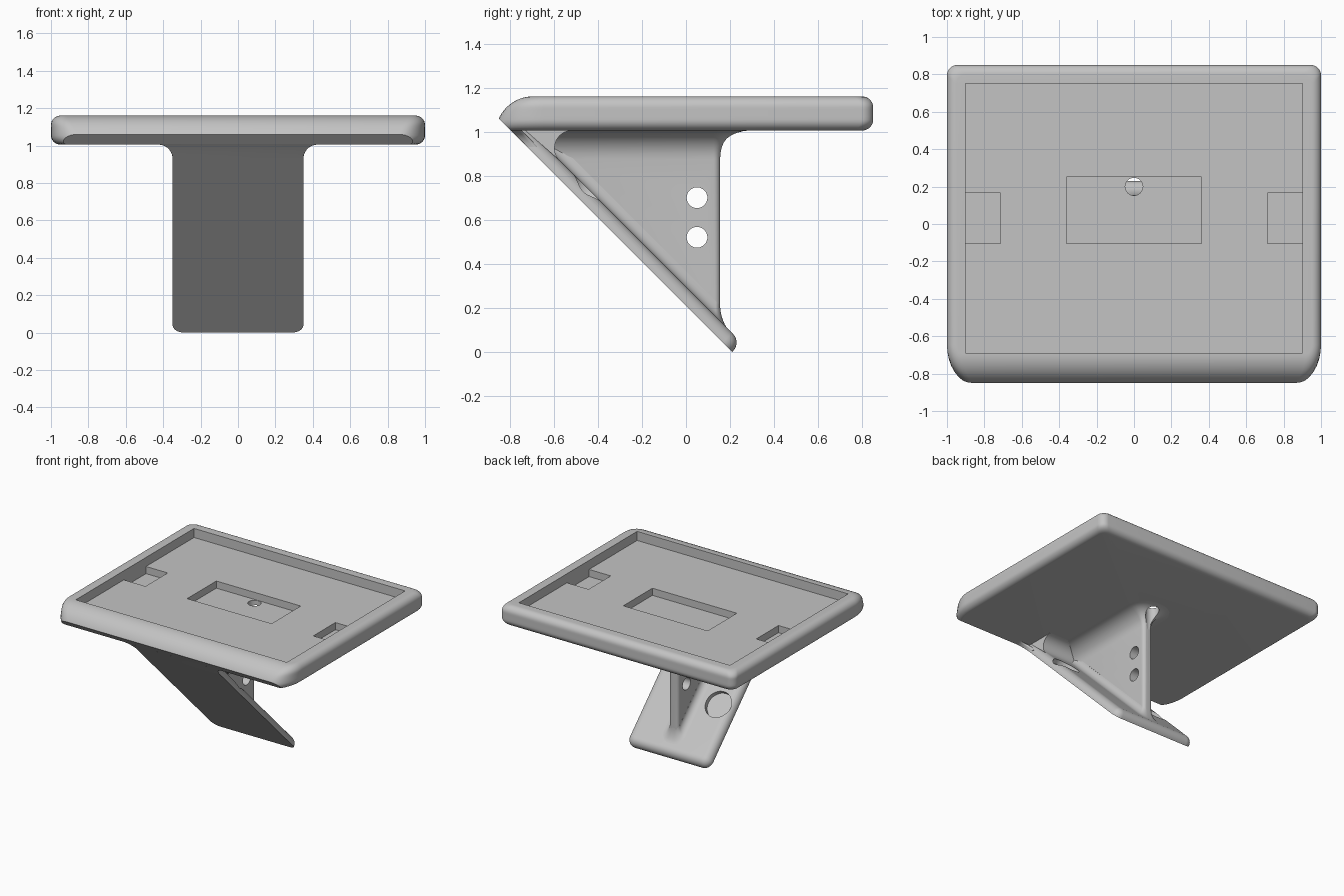
import bpy, bmesh
from math import sin, cos, pi, sqrt
from mathutils import Matrix, Vector

cube = bpy.data.objects.get("Cube")
if cube:
    bpy.data.objects.remove(cube, do_unlink=True)

grey = bpy.data.materials.new("light grey plastic")
grey.use_nodes = True
grey.diffuse_color = (0.55, 0.55, 0.55, 1)
grey.node_tree.nodes["Principled BSDF"].inputs["Base Color"].default_value = (0.55, 0.55, 0.55, 1)

BOTTOM, TOP = 1.005, 1.16      # tray underside and rim
SLOPE = 0.21                   # sloping underside is the plane y + z = SLOPE
THICK = 0.06                   # sloping plate thickness
RIB = 0.04                     # half the rib width
STEPS = 8
# Frame of the sloping plate: local y runs down the slope, local z is its normal
SLANT = Matrix.Translation((0, 0, SLOPE)) @ Matrix.Rotation(-pi / 4, 4, 'X')


def finish(name, bm, matrix=None):
    if matrix:
        bm.transform(matrix)
    bmesh.ops.recalc_face_normals(bm, faces=bm.faces)
    mesh = bpy.data.meshes.new(name)
    bm.to_mesh(mesh)
    bm.free()
    mesh.materials.append(grey)
    obj = bpy.data.objects.new(name, mesh)
    bpy.context.collection.objects.link(obj)
    return obj


def ring(z, half, front, back, front_rx, front_ry, back_r):
    """Rounded rectangle with elliptical front corners."""
    pts = []
    corners = ((1, 1, 0), (-1, 1, pi / 2), (-1, -1, pi), (1, -1, 3 * pi / 2))
    for sx, sy, start in corners:
        rx, ry = (back_r, back_r) if sy > 0 else (front_rx, front_ry)
        cx, cy = sx * (half - rx), (back - ry if sy > 0 else front + ry)
        for i in range(STEPS + 1):
            a = start + i / STEPS * pi / 2
            pts.append((cx + rx * cos(a), cy + ry * sin(a), z))
    return pts


def loft(layers):
    bm = bmesh.new()
    rings = [[bm.verts.new(p) for p in ring(*layer)] for layer in layers]
    for low, high in zip(rings, rings[1:]):
        for i in range(len(low)):
            j = (i + 1) % len(low)
            bm.faces.new((low[i], low[j], high[j], high[i]))
    bm.faces.new(rings[0][::-1])
    bm.faces.new(rings[-1])
    return bm


def flare(low, radius):
    """(height, outward offset) pairs of a concave fillet growing upward."""
    angles = [i / STEPS * pi / 2 for i in range(STEPS + 1)]
    return [(low + radius * sin(a), radius * (1 - cos(a))) for a in angles]


def box(x0, x1, y0, y1, z0, z1):
    bm = bmesh.new()
    bmesh.ops.create_cube(bm, size=1)
    bm.transform(Matrix.Translation(((x0 + x1) / 2, (y0 + y1) / 2, (z0 + z1) / 2))
                 @ Matrix.Diagonal((x1 - x0, y1 - y0, z1 - z0, 1)))
    return finish("cutter", bm)


def cylinder(radius, depth, matrix):
    bm = bmesh.new()
    bmesh.ops.create_cone(bm, cap_ends=True, segments=48, radius1=radius,
                          radius2=radius, depth=depth)
    return finish("cutter", bm, matrix)


def cut(obj, cutter):
    mod = obj.modifiers.new("cut", 'BOOLEAN')
    mod.operation, mod.solver, mod.object = 'DIFFERENCE', 'EXACT', cutter
    bpy.context.view_layer.objects.active = obj
    bpy.ops.object.modifier_apply(modifier=mod.name)
    bpy.data.objects.remove(cutter, do_unlink=True)


def screw_hole():
    return cylinder(0.047, 0.4, Matrix.Translation((0, 0.2, 1.06)))


# Tray: rounded slab with a swept front, trimmed along the slope
EDGE, NOSE = 0.05, 0.17
arc = [i / STEPS * pi / 2 for i in range(STEPS + 1)]
levels = [(BOTTOM + EDGE * (1 - cos(a)), EDGE * (1 - sin(a))) for a in arc]
levels += [(z, 0) for z in (1.07, 1.085, 1.1)]
levels += [(TOP - EDGE + EDGE * sin(a), EDGE * (1 - cos(a))) for a in arc]
layers = []
for z, inset in levels:
    reach = sqrt(max(0, NOSE ** 2 - (z - TOP + NOSE) ** 2))
    layers.append((z, 1 - inset, -0.695 - reach, 0.85 - inset,
                   0.03 + 0.7 * reach, 0.05 + reach, 0.055))
bm = loft(layers)
bmesh.ops.bisect_plane(bm, geom=bm.verts[:] + bm.edges[:] + bm.faces[:],
                       plane_co=(0, 0, SLOPE), plane_no=(0, 1, 1), clear_inner=True)
bmesh.ops.holes_fill(bm, edges=[e for e in bm.edges if e.is_boundary])
tray = finish("tray", bm)
cut(tray, box(-0.9, 0.9, -0.69, 0.75, 1.09, 1.3))
cut(tray, box(-0.36, 0.36, -0.105, 0.25, 1.035, 1.2))
for side in (-1, 1):
    x0, x1 = sorted((side * 0.715, side * 0.9))
    cut(tray, box(x0, x1, -0.105, 0.165, 1.035, 1.2))
cut(tray, screw_hole())

# Sloping plate: square lower edge, rounded upper edge, two round recesses
ROUND = 0.055
profile = [(0, 0)] + [(THICK - ROUND + ROUND * sin(a), ROUND * (1 - cos(a))) for a in arc]
plate = finish("sloping_plate", loft(
    [(n, 0.35 - i, -1.14, 0.297 - i, 0.005, 0.005, 0.06 - i * 0.9) for n, i in profile]), SLANT)
for x, y in ((0.24, -0.45), (-0.225, -0.07)):
    spot = Matrix.Translation((x, (y * 2 - THICK * sqrt(2)) / sqrt(2), THICK))
    cut(plate, cylinder(0.1, 0.07, SLANT @ spot))

# Side flare joining the sloping plate to the tray
finish("plate_flare", loft(
    [(z, 0.35 + off, SLOPE - z, SLOPE + 0.05 - z, 0.004, 0.004, 0.02)
     for z, off in flare(BOTTOM - 0.075, 0.075)]))

# Concave fillet filling the sharp corner between plate and tray
bm = bmesh.new()
R = 0.08
corner = Vector((0, SLOPE + THICK * sqrt(2) - BOTTOM, BOTTOM))
centre = corner + Vector((0, R / (sqrt(2) - 1), -R))
outline = [corner + Vector((0, -0.03, 0.01))]
for i in range(2 * STEPS + 1):
    a = pi / 2 + i / (2 * STEPS) * pi * 0.75
    outline.append(centre + Vector((0, R * cos(a), R * sin(a))))
face = bm.faces.new([bm.verts.new(p - Vector((0.33, 0, 0))) for p in outline])
new = bmesh.ops.extrude_face_region(bm, geom=[face])["geom"]
bmesh.ops.translate(bm, vec=(0.66, 0, 0), verts=[g for g in new if isinstance(g, bmesh.types.BMVert)])
finish("corner_fillet", bm)

# Upright rib that flares out under the tray, with two cross holes
BACK = 0.155
rib_levels = [(0.12, 0)] + flare(BOTTOM - 0.13, 0.13) + [(BOTTOM + 0.01, 0.13)]
rib = finish("rib", loft(
    [(z, RIB + off, SLOPE + 0.035 - z, BACK + off, 0.002, 0.002,
      min(0.03 + off, (BACK + z - SLOPE - 0.035) * 0.8)) for z, off in rib_levels]))
for z in (0.52, 0.70):
    cut(rib, cylinder(0.047, 1, Matrix.Translation((0, 0.05, z)) @ Matrix.Rotation(pi / 2, 4, 'Y')))
cut(rib, screw_hole())

# Fillet along the foot of the rib, on the sloping plate
FOOT = 0.05
finish("rib_foot_fillet", loft(
    [(THICK + FOOT - h, RIB + off + 0.0005, -1.03, BACK * sqrt(2) - (THICK + FOOT - h) + off,
      0.01, 0.01, 0.03 + off * 0.9) for h, off in flare(0, FOOT)]), SLANT)

for obj in bpy.context.scene.objects:
    obj.select_set(obj.type == 'MESH')
bpy.context.view_layer.objects.active = tray
bpy.ops.object.shade_smooth_by_angle(angle=pi / 6)
